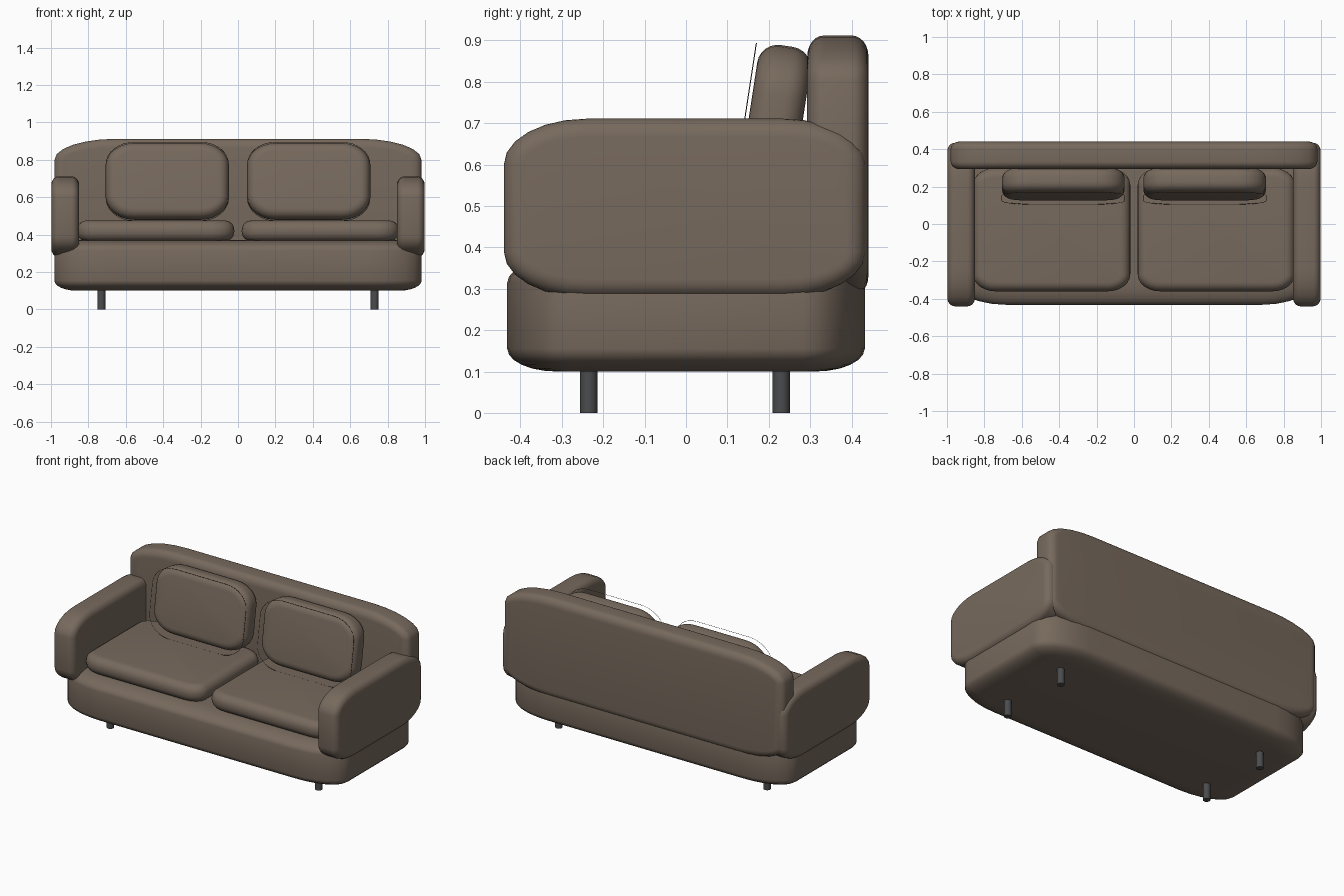
import bpy, bmesh, math
from mathutils import Vector

if "Cube" in bpy.data.objects:
    bpy.data.objects.remove(bpy.data.objects["Cube"])


def material(name, rgb):
    m = bpy.data.materials.new(name)
    m.diffuse_color = (*rgb, 1)
    m.use_nodes = True
    m.node_tree.nodes["Principled BSDF"].inputs["Base Color"].default_value = m.diffuse_color
    return m


FABRIC = material("brown fabric", (0.185, 0.143, 0.110))
LEG = material("dark grey metal", (0.07, 0.072, 0.075))
PIPING = material("dark piping", (0.06, 0.05, 0.04))

# where outline u, v and thickness w go for each panel direction
AXES = {"x": lambda u, v, w: (w, u, v),
        "y": lambda u, v, w: (u, w, v),
        "z": lambda u, v, w: (u, v, w)}


def outline(a, b, ra, rb, n=6):
    """Rectangle with half sizes a, b and elliptical corners."""
    pts = []
    for q, (su, sv) in enumerate(((1, 1), (-1, 1), (-1, -1), (1, -1))):
        for i in range(n + 1):
            t = math.pi / 2 * (q + i / n)
            pts.append((su * (a - ra) + ra * math.cos(t), sv * (b - rb) + rb * math.sin(t)))
    return pts


def padded_panel(name, axis, centre, half, radii, edge, tilt=0.0, steps=6):
    """Upholstered slab: half = (u, v, w), edge = (inset, depth) of the rounding."""
    a, b, w = half
    put = AXES[axis]
    angles = [math.pi / 2 * i / steps for i in range(steps + 1)]
    levels = [(edge[0] * (1 - math.cos(t)), w - edge[1] + edge[1] * math.sin(t)) for t in angles]
    levels = [(o, -z) for o, z in reversed(levels)] + levels
    bm = bmesh.new()
    rings = []
    for o, z in levels:
        pts = outline(a - o, b - o, max(radii[0] - o, 0.01), max(radii[1] - o, 0.01))
        rings.append([bm.verts.new(put(u, v, z)) for u, v in pts])
    for r0, r1 in zip(rings, rings[1:]):
        for i in range(len(r0)):
            j = (i + 1) % len(r0)
            bm.faces.new((r0[i], r0[j], r1[j], r1[i]))
    bm.faces.new(rings[0])
    bm.faces.new(rings[-1])
    bmesh.ops.recalc_face_normals(bm, faces=bm.faces)
    for f in bm.faces:
        f.smooth = True
    me = bpy.data.meshes.new(name)
    bm.to_mesh(me)
    bm.free()
    me.materials.append(FABRIC)
    ob = bpy.data.objects.new(name, me)
    ob.location = centre
    ob.rotation_euler.x = tilt
    bpy.context.collection.objects.link(ob)


def piping(name, centre, a, b, ra, rb, tilt):
    """Very thin loop in front of a back cushion."""
    cu = bpy.data.curves.new(name, "CURVE")
    cu.dimensions = "3D"
    cu.bevel_depth = 0.0012
    cu.bevel_resolution = 0
    pts = outline(a, b, ra, rb, 8)
    sp = cu.splines.new("POLY")
    sp.points.add(len(pts) - 1)
    for p, (u, v) in zip(sp.points, pts):
        p.co = (u, 0, v, 1)
    sp.use_cyclic_u = True
    cu.materials.append(PIPING)
    ob = bpy.data.objects.new(name, cu)
    ob.location = centre
    ob.rotation_euler.x = tilt
    bpy.context.collection.objects.link(ob)


# base and backrest
padded_panel("base", "z", (0, 0, 0.235), (0.982, 0.432, 0.135), (0.30, 0.15), (0.12, 0.055))
padded_panel("backrest", "y", (0, 0.367, 0.597), (0.98, 0.315, 0.074), (0.33, 0.11), (0.05, 0.04))

LEAN = -math.radians(8.7)
for s, side in ((-1, "left"), (1, "right")):
    # arm, seat cushion and leaning back cushion
    padded_panel(side + "_arm", "x", (s * 0.924, -0.003, 0.495),
                 (0.437, 0.216, 0.074), (0.20, 0.11), (0.045, 0.04))
    padded_panel(side + "_seat_cushion", "z", (s * 0.44, -0.03, 0.42),
                 (0.42, 0.33, 0.055), (0.12, 0.09), (0.05, 0.05))
    padded_panel(side + "_back_cushion", "y", (s * 0.378, 0.213, 0.684),
                 (0.328, 0.205, 0.065), (0.15, 0.12), (0.05, 0.05), LEAN)
    piping(side + "_cushion_piping", (s * 0.378, 0.138, 0.684), 0.328, 0.212, 0.15, 0.12, LEAN)
    # legs
    for y, end in ((-0.235, "front"), (0.23, "back")):
        bpy.ops.mesh.primitive_cylinder_add(vertices=20, radius=0.021, depth=0.13,
                                            location=(s * 0.73, y, 0.065))
        ob = bpy.context.object
        ob.name = f"{side}_{end}_leg"
        ob.data.materials.append(LEG)
        bpy.ops.object.shade_smooth_by_angle()
